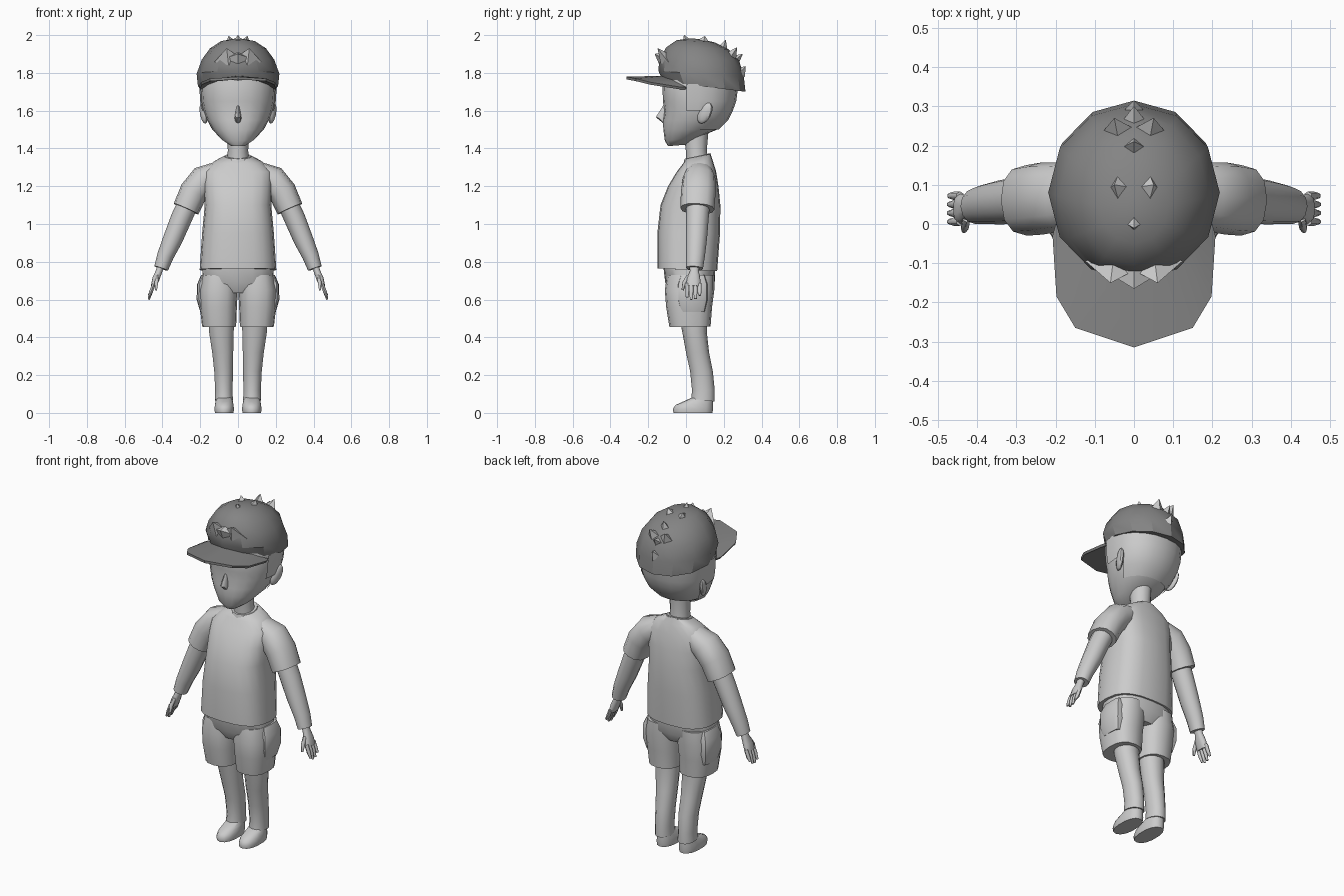
import bpy, bmesh, math
from mathutils import Vector

old = bpy.data.objects.get("Cube")
if old:
    bpy.data.objects.remove(old, do_unlink=True)


def material(name, v):
    m = bpy.data.materials.new(name)
    m.use_nodes = True
    m.diffuse_color = (v, v, v, 1)
    m.node_tree.nodes["Principled BSDF"].inputs["Base Color"].default_value = (v, v, v, 1)
    return m


PALE = material("pale grey", 0.6)
DARK = material("cap grey", 0.23)
SIDES = (("left", 1), ("right", -1))


def finish(name, bm, mat=PALE, angle=40):
    bmesh.ops.recalc_face_normals(bm, faces=bm.faces)
    me = bpy.data.meshes.new(name)
    bm.to_mesh(me)
    bm.free()
    ob = bpy.data.objects.new(name, me)
    bpy.context.scene.collection.objects.link(ob)
    me.materials.append(mat)
    bpy.ops.object.select_all(action='DESELECT')
    ob.select_set(True)
    bpy.context.view_layer.objects.active = ob
    bpy.ops.object.shade_smooth_by_angle(angle=math.radians(angle))
    return ob


def signed_pow(v, p):
    return math.copysign(abs(v) ** p, v)


def skin(rings, n=16, square=2.0, s=1):
    """Skin rings given as (centre, half-width vector, half-depth vector)."""
    bm = bmesh.new()
    loops = []
    for c, u, v in rings:
        loop = []
        for i in range(n):
            a = 2 * math.pi * i / n
            p = c + u * signed_pow(math.sin(a), 2 / square) + v * signed_pow(math.cos(a), 2 / square)
            loop.append(bm.verts.new((p.x * s, p.y, p.z)))
        loops.append(loop)
    for a, b in zip(loops, loops[1:]):
        for i in range(n):
            j = (i + 1) % n
            bm.faces.new((a[i], a[j], b[j], b[i]))
    bm.faces.new(loops[0])
    bm.faces.new(loops[-1])
    return bm


def stack(rows, cx=0.0):
    """Level or tilted rings from (front y, front z, back y, back z, half width[, centre x])."""
    out = []
    for r in rows:
        f, b = Vector((0, r[0], r[1])), Vector((0, r[2], r[3]))
        x = r[5] if len(r) > 5 else cx
        out.append(((f + b) / 2 + Vector((x, 0, 0)), Vector((r[4], 0, 0)), (b - f) / 2))
    return out


def limb(rows):
    """Rings square to a path from (x, y, z, half width, half depth)."""
    pts = [Vector(r[:3]) for r in rows]
    out = []
    for i, r in enumerate(rows):
        t = pts[min(i + 1, len(pts) - 1)] - pts[max(i - 1, 0)]
        u = Vector((t.z, 0, -t.x)).normalized()
        v = t.cross(u).normalized()
        out.append((pts[i], u * r[3], v * r[4]))
    return out


# Head, nose and hair shell
HEAD = [(-.095, 1.412, 0, 1.42, .04), (-.112, 1.44, .08, 1.465, .092), (-.12, 1.5, .165, 1.5, .135),
        (-.122, 1.55, .215, 1.55, .163), (-.115, 1.6, .24, 1.6, .182), (-.122, 1.65, .258, 1.65, .192),
        (-.125, 1.74, .27, 1.74, .198), (-.1, 1.85, .25, 1.85, .165)]
finish("head", skin(stack(HEAD), 20, 2.2))
finish("nose", skin(stack([(-.119, 1.63, -.08, 1.63, .008), (-.16, 1.565, -.08, 1.555, .018),
                           (-.122, 1.535, -.08, 1.53, .016)]), 8))
hair = skin(stack([(r[0] - .008, r[1], r[2] + .008, r[3], r[4] + .008) for r in HEAD[2:7]]), 20, 2.2)
bare = []
for f in hair.faces:
    c = f.calc_center_median()
    if len(f.verts) > 4 or c.y < (0.0 if c.z > 1.6 else .11):
        bare.append(f)
bmesh.ops.delete(hair, geom=bare, context='FACES')
finish("hair", hair)
finish("neck", skin(stack([(0, 1.3, .12, 1.32, .062), (-.0, 1.38, .11, 1.39, .054),
                           (-.01, 1.46, .12, 1.5, .056)]), 12))

# Ears
for side, s in SIDES:
    bm = bmesh.new()
    bmesh.ops.create_uvsphere(bm, u_segments=10, v_segments=7, radius=1)
    for v in bm.verts:
        p = v.co.copy()
        v.co = (s * (.182 + .018 * p.x + .008 * p.z + .01 * p.y),
                .1 + .036 * p.y + .018 * p.z, 1.587 + .056 * p.z)
    finish(side + "_ear", bm)

# Cap crown and peak
finish("cap_crown", skin(stack([(-.12, 1.755, .315, 1.70, .212), (-.146, 1.81, .306, 1.78, .219),
                                (-.142, 1.87, .28, 1.87, .192), (-.105, 1.935, .225, 1.925, .148),
                                (-.05, 1.973, .15, 1.962, .09), (.02, 1.982, .07, 1.98, .02)]), 12), DARK, 30)
half = [((0, -.1, 1.785), (0, -.315, 1.78)), ((.11, -.08, 1.77), (.15, -.265, 1.77)),
        ((.165, -.05, 1.75), (.198, -.185, 1.75)), ((.2, 0, 1.725), (.208, -.03, 1.725))]
pairs = [((-a[0], *a[1:]), (-b[0], *b[1:])) for a, b in half[:0:-1]] + half
bm = bmesh.new()
edges = [(bm.verts.new(a), bm.verts.new(b)) for a, b in pairs]
for (a, b), (c, d) in zip(edges, edges[1:]):
    bm.faces.new((a, b, d, c))
bmesh.ops.recalc_face_normals(bm, faces=bm.faces)
bmesh.ops.solidify(bm, geom=bm.faces[:], thickness=.014)
finish("cap_peak", bm, DARK, 30)


# Tufts of hair poking through the crown
def tuft(name, base, tip, width, depth):
    b, t = Vector(base), Vector(tip)
    d = (t - b).normalized()
    u = Vector((1, 0, 0))
    u = (u - d * u.dot(d)).normalized()
    v = d.cross(u)
    finish(name, skin([(b, u * width, v * depth), (t, u * .001, v * .001)], 4), PALE, 10)


for x, y, z, ty, tz, w in ((0, .01, 1.95, -.01, 2.0, .035), (0, .19, 1.91, .21, 1.975, .04),
                           (0, .25, 1.86, .3, 1.90, .04), (0, .285, 1.80, .315, 1.835, .03)):
    tuft("centre_tuft", (x, y, z), (x, ty, tz), w, .035)
for side, s in SIDES:
    tuft(side + "_top_tuft", (s * .035, .09, 1.95), (s * .05, .10, 1.995), .035, .05)
    tuft(side + "_back_tuft", (s * .04, .24, 1.89), (s * .05, .27, 1.935), .04, .03)
    tuft(side + "_brow_tuft", (s * .05, -.1, 1.865), (s * .06, -.15, 1.93), .075, .04)
tuft("brow_tuft", (0, -.11, 1.87), (0, -.165, 1.9), .09, .05)

# Shirt with collar
finish("shirt", skin(stack([(-.15, .765, .165, .75, .203), (-.152, .95, .18, .95, .19),
                            (-.135, 1.1, .182, 1.1, .176), (-.095, 1.2, .172, 1.2, .182),
                            (-.05, 1.275, .158, 1.285, .182), (-.015, 1.32, .14, 1.34, .128),
                            (.0, 1.345, .13, 1.37, .072)]), 20, 2.7), angle=50)
finish("collar", skin(stack([(-.015, 1.31, .135, 1.345, .095), (-.008, 1.345, .13, 1.375, .07)]), 14))

# Arms, sleeves and hands
for side, s in SIDES:
    finish(side + "_sleeve", skin(limb([(.11, .07, 1.27, .06, .07), (.18, .07, 1.235, .078, .088),
                                        (.235, .065, 1.17, .075, .092), (.275, .06, 1.08, .071, .09)]),
                                  12, 2.3, s), angle=50)
    finish(side + "_arm", skin(limb([(.25, .065, 1.14, .055, .064), (.3, .06, 1.03, .056, .06),
                                     (.345, .055, .92, .052, .056), (.385, .05, .83, .044, .05),
                                     (.407, .045, .765, .038, .045)]), 12, 2, s), angle=50)
    finish(side + "_palm", skin(limb([(.405, .045, .79, .02, .026), (.418, .044, .75, .018, .024),
                                      (.434, .04, .71, .02, .036), (.447, .038, .67, .015, .04)]),
                                10, 2.3, s), angle=60)
    for i in range(4):
        y, drop = .006 + .022 * i, (.012, 0, .004, .022)[i]
        finish(side + "_finger", skin(limb([(.444, y, .685, .011, .011), (.459, y, .645, .011, .011),
                                            (.472, y, .6 + drop, .006, .007)]), 6, 2, s), angle=60)
    finish(side + "_thumb", skin(limb([(.428, .015, .725, .011, .012), (.432, -.008, .69, .011, .011),
                                       (.434, -.018, .65, .006, .006)]), 6, 2, s), angle=60)

# Shorts: seat, legs and side pockets
finish("shorts_seat", skin(stack([(-.08, .635, .12, .635, .11), (-.11, .69, .152, .69, .192),
                                  (-.12, .775, .155, .775, .186)]), 20, 2.6), angle=50)
for side, s in SIDES:
    finish(side + "_shorts_leg", skin(stack([(-.088, .455, .13, .458, .09, .1), (-.105, .56, .138, .56, .098, .104),
                                             (-.112, .65, .15, .65, .102, .103), (-.1, .73, .15, .73, .092, .098)]),
                                      16, 2.5, s), angle=50)
    finish(side + "_pocket", skin(stack([(-.03, .535, .1, .535, .03, .17), (-.045, .6, .115, .6, .045, .174),
                                         (-.045, .68, .115, .68, .043, .174), (-.03, .73, .1, .73, .03, .165)]),
                                  12, 4, s), angle=35)

    # Legs and shoes
    finish(side + "_leg", skin(stack([(-.035, .5, .11, .5, .068, .088), (-.02, .43, .11, .43, .067, .088),
                                      (0, .32, .122, .32, .057, .081), (.022, .22, .142, .22, .051, .076),
                                      (.032, .12, .152, .12, .047, .075), (.028, .075, .152, .06, .049, .075)]),
                               14, 2.1, s), angle=50)
    finish(side + "_shoe", skin(stack([(-.066, 0, .14, 0, .05), (-.07, .02, .143, .02, .053),
                                       (-.055, .042, .143, .045, .05), (-.015, .06, .143, .065, .046),
                                       (.03, .08, .14, .09, .04)], .073), 14, 2.3, s), angle=50)
